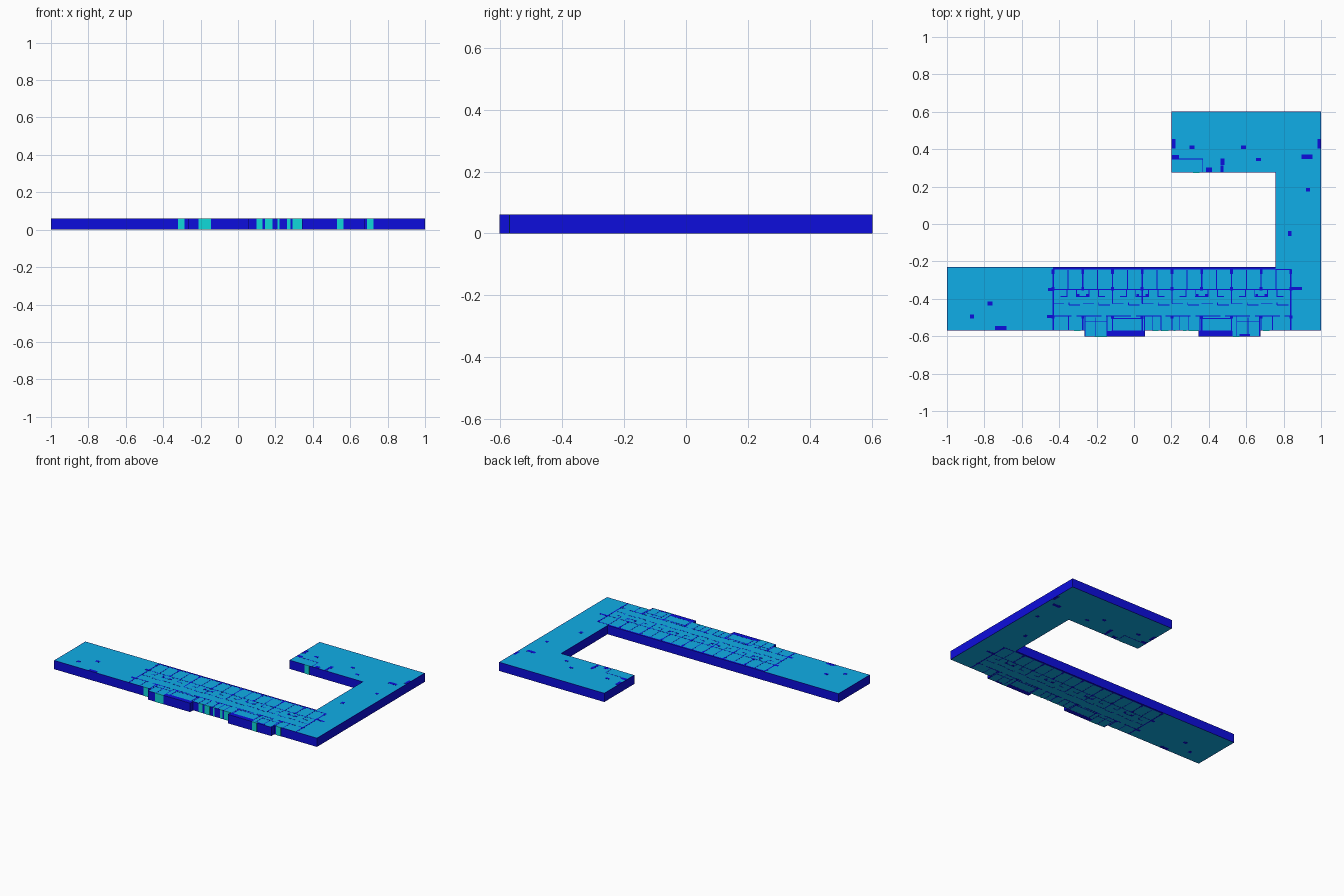
import bpy, bmesh

if "Cube" in bpy.data.objects:
    bpy.data.objects.remove(bpy.data.objects["Cube"])

H = 0.061      # storey height
E = 0.0005     # tiny reveal so wall tops sit clear of the room slab
T = 0.006      # partition thickness


def material(name, color):
    m = bpy.data.materials.new(name)
    m.diffuse_color = (*color, 1)
    m.use_nodes = True
    m.node_tree.nodes["Principled BSDF"].inputs["Base Color"].default_value = m.diffuse_color
    return m


ROOM = material("room_cyan", (0.005, 0.42, 0.80))
GLASS = material("opening_cyan", (0.005, 0.70, 0.70))
WALL = material("wall_blue", (0.004, 0.004, 0.72))


def finish(name, bm, *mats):
    bmesh.ops.recalc_face_normals(bm, faces=bm.faces)
    me = bpy.data.meshes.new(name)
    bm.to_mesh(me)
    bm.free()
    for m in mats:
        me.materials.append(m)
    ob = bpy.data.objects.new(name, me)
    bpy.context.collection.objects.link(ob)
    return ob


def boxes(name, rects, mat, z0=0.0, z1=H):
    """One object made of upright boxes, each rect = x0, x1, y0, y1."""
    bm = bmesh.new()
    for x0, x1, y0, y1 in rects:
        base = bm.faces.new([bm.verts.new((x, y, z0)) for x, y in
                             ((x0, y0), (x1, y0), (x1, y1), (x0, y1))])
        top = bmesh.ops.extrude_face_region(bm, geom=[base], use_keep_orig=True)
        bmesh.ops.translate(bm, vec=(0, 0, z1 - z0), verts=[
            v for v in top["geom"] if isinstance(v, bmesh.types.BMVert)])
    return finish(name, bm, mat)


def hwall(x0, x1, y, t=T):
    return (x0, x1, y - t / 2, y + t / 2)


def vwall(x, y0, y1, t=T):
    return (x - t / 2, x + t / 2, y0, y1)


def block(x, y, w, d):
    return (x - w / 2, x + w / 2, y - d / 2, y + d / 2)


# C-shaped floor: blue outer faces, cyan rooms inside a thin wall edge
outline = [(-1, -0.57), (-0.265, -0.57), (-0.265, -0.602), (0.055, -0.602),
           (0.055, -0.57), (0.345, -0.57), (0.345, -0.602), (0.675, -0.602),
           (0.675, -0.57), (1, -0.57), (1, 0.602), (0.2, 0.602),
           (0.2, 0.275), (0.757, 0.275), (0.757, -0.23), (-1, -0.23)]
bm = bmesh.new()
base = bm.faces.new([bm.verts.new((x, y, E)) for x, y in outline])
ext = bmesh.ops.extrude_face_region(bm, geom=[base], use_keep_orig=True)
bmesh.ops.translate(bm, vec=(0, 0, H - 2 * E), verts=[
    v for v in ext["geom"] if isinstance(v, bmesh.types.BMVert)])
bmesh.ops.recalc_face_normals(bm, faces=bm.faces)
caps = [f for f in bm.faces if abs(f.normal.z) > 0.9]
for f in caps:
    bmesh.ops.inset_region(bm, faces=[f], thickness=0.004)
    f.material_index = 1
finish("building_floor", bm, WALL, ROOM)

# Apartment grid: eight bays between nine party walls
X0, BAY = -0.433, 0.159
party = [X0 + BAY * i for i in range(9)]

walls = [(X0, 0.757, -0.243, -0.23), hwall(0.757, 0.84, -0.243),
         vwall(X0, -0.57, -0.24, 0.008), vwall(party[8], -0.57, -0.24, 0.008)]
for i, x in enumerate(party):
    walls.append(vwall(x, -0.35, -0.24))
    walls.append(vwall(x, -0.57, -0.49))
    if i % 2 == 0 or i == 3:
        walls.append(vwall(x, -0.425, -0.35))
boxes("party_walls", walls, WALL)

# Columns where party walls meet the back wall, rooms and lower row
columns = []
for x in party:
    columns += [block(x, -0.254, 0.014, 0.024), block(x, -0.346, 0.016, 0.018),
                block(x, -0.497, 0.016, 0.018)]
boxes("party_columns", columns, WALL)

# Rear rooms, alternately mirrored from bay to bay
rear = []
for i in range(8):
    s = 1 if i % 2 == 0 else -1
    a = party[i] if s > 0 else party[i + 1]

    def hx(u0, u1, y, t=0.004):
        p, q = sorted((a + s * u0, a + s * u1))
        return hwall(p, q, y, t)

    rear += [hx(0.0, 0.155, -0.35), vwall(a + s * 0.08, -0.35, -0.245, 0.004),
             hx(0.125, 0.159, -0.388), hx(0.04, 0.075, -0.388),
             vwall(a + s * 0.075, -0.39, -0.35, 0.004),
             vwall(a + s * 0.125, -0.39, -0.35, 0.004),
             block(a + s * 0.135, -0.38, 0.014, 0.01)]
boxes("rear_partitions", rear, WALL)

# Corridor walls with door gaps, and the lower row of rooms
corridor = []
for i, x in enumerate(party[:8]):
    corridor += [hwall(x, x + 0.06, -0.427, 0.004),
                 hwall(x + 0.085, x + 0.145, -0.433, 0.004),
                 vwall(x + 0.085, -0.433, -0.42, 0.004),
                 hwall(x, x + 0.1, -0.492), hwall(x + 0.125, x + BAY, -0.492)]
boxes("corridor_walls", corridor, WALL)

lower = []
for c in (-0.105, 0.51):
    s = 1 if c < 0 else -1
    lower += [vwall(c - 0.157, -0.602, -0.49, 0.005),
              vwall(c + 0.16, -0.602, -0.49, 0.005),
              vwall(c - s * 0.1, -0.598, -0.5, 0.004),
              vwall(c - s * 0.04, -0.598, -0.49, 0.004),
              hwall(*sorted((c - s * 0.157, c - s * 0.04)), -0.522, 0.004),
              hwall(*sorted((c - s * 0.015, c + s * 0.155)), -0.505, 0.005),
              hwall(*sorted((c - s * 0.015, c + s * 0.155)), -0.573, 0.006)]
lower += [vwall(x, -0.57, -0.49, 0.004) for x in (-0.35, 0.1, 0.145, 0.245, 0.29, 0.74)]
boxes("lower_partitions", lower, WALL)

# Solid balcony fronts
boxes("balcony_fronts", [(-0.145, 0.055, -0.602, -0.573),
                         (0.345, 0.527, -0.602, -0.573),
                         (0.565, 0.62, -0.602, -0.588)], WALL)

# Shafts and columns scattered through the open wings
shafts = [block(-0.77, -0.425, 0.028, 0.02), block(-0.866, -0.495, 0.022, 0.022),
          block(-0.712, -0.558, 0.06, 0.024), block(-0.447, -0.35, 0.024, 0.016),
          block(-0.45, -0.495, 0.03, 0.016), block(0.868, -0.345, 0.06, 0.014),
          block(0.833, -0.05, 0.02, 0.026), block(0.93, 0.183, 0.022, 0.018),
          block(0.925, 0.36, 0.06, 0.024), block(0.99, 0.43, 0.018, 0.05),
          block(0.211, 0.43, 0.022, 0.05), block(0.31, 0.411, 0.028, 0.018),
          block(0.586, 0.411, 0.026, 0.018), block(0.666, 0.345, 0.026, 0.016),
          block(0.221, 0.36, 0.04, 0.02), block(0.402, 0.289, 0.032, 0.027),
          block(0.473, 0.333, 0.022, 0.036), block(0.47, 0.296, 0.016, 0.036)]
boxes("wing_shafts", shafts, WALL)

# Small enclosed room at the end of the back wing
boxes("end_room_walls", [hwall(0.2, 0.37, 0.348, 0.004),
                         vwall(0.368, 0.276, 0.348, 0.004)], WALL)

# Full-height openings showing as cyan panels on the front faces
flush = [(-0.32, -0.285), (0.10, 0.13), (0.145, 0.185), (0.21, 0.222),
         (0.262, 0.282), (0.292, 0.342), (0.69, 0.725)]
panels = [(a, b, -0.5715, -0.566) for a, b in flush]
panels += [(a, b, -0.6035, -0.598) for a, b in ((-0.21, -0.145), (0.528, 0.565))]
panels.append((0.315, 0.35, 0.2735, 0.279))
boxes("front_openings", panels, GLASS, 0.0002, H - 0.0002)
